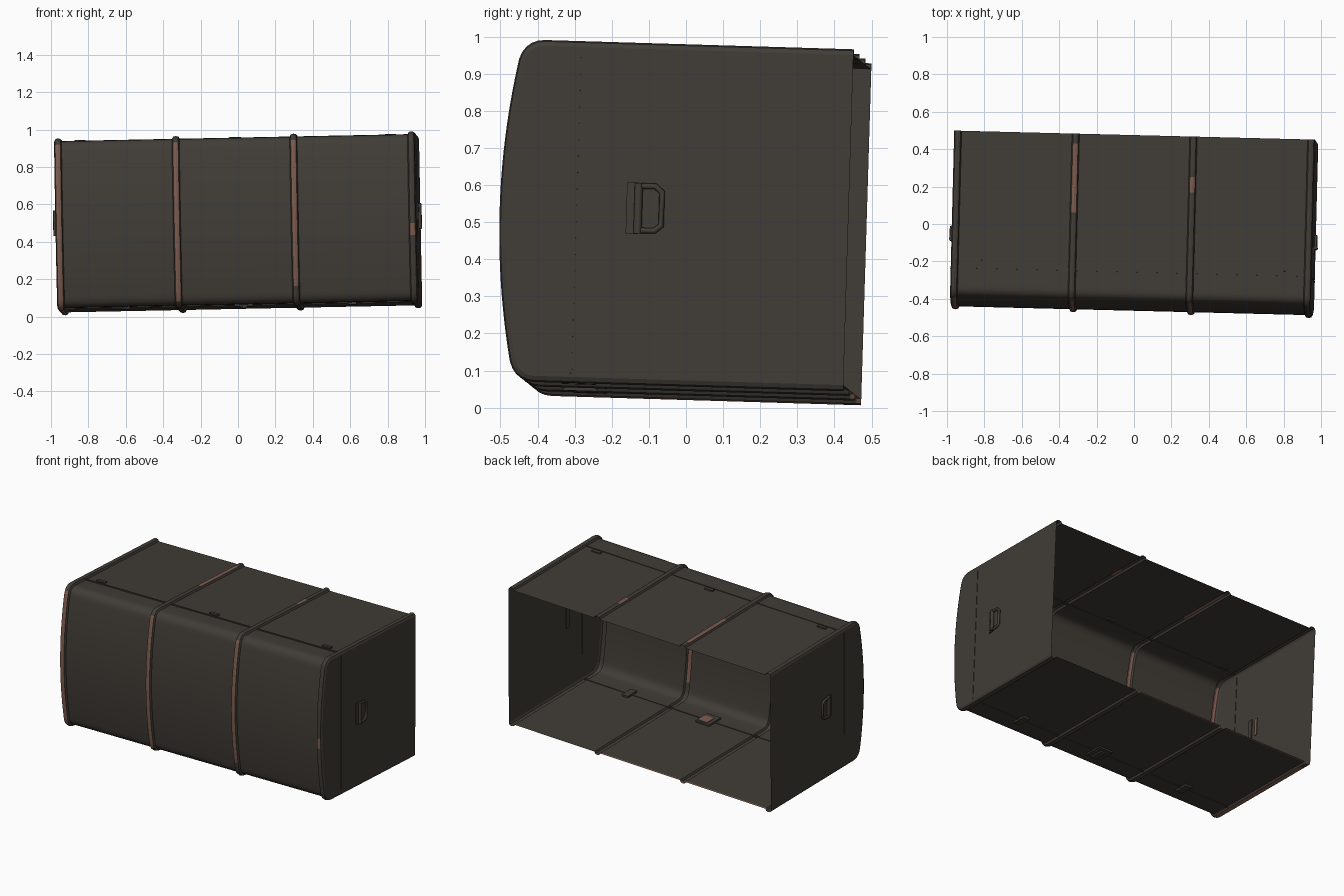
import bpy, bmesh, math
from mathutils import Matrix, Vector, Euler

cube = bpy.data.objects.get("Cube")
if cube:
    bpy.data.objects.remove(cube, do_unlink=True)

HALF_H = 0.445      # half height of the shell
BACK = 0.462        # open back edge
RIBS = (-0.945, -0.315, 0.315, 0.945)
# The whole chest leans slightly on all three axes
PLACE = Matrix.Translation((0, 0, 0.5)) @ Euler((-0.03, -0.02, -0.025)).to_matrix().to_4x4()


def material(name, rgb):
    m = bpy.data.materials.new(name)
    m.use_nodes = True
    m.diffuse_color = (*rgb, 1)
    bsdf = m.node_tree.nodes["Principled BSDF"]
    bsdf.inputs["Base Color"].default_value = (*rgb, 1)
    bsdf.inputs["Roughness"].default_value = 0.8
    return m


DARK = material("dark_brown", (0.052, 0.045, 0.037))
COPPER = material("worn_copper", (0.2, 0.105, 0.078))


def finish(bm, name, mats=(DARK, COPPER)):
    mesh = bpy.data.meshes.new(name)
    bm.to_mesh(mesh)
    bm.free()
    for m in mats:
        mesh.materials.append(m)
    ob = bpy.data.objects.new(name, mesh)
    bpy.context.collection.objects.link(ob)
    ob.matrix_world = PLACE
    return ob


def box(name, centre, size, mats=(DARK, COPPER)):
    bm = bmesh.new()
    bmesh.ops.create_cube(bm, size=1)
    bmesh.ops.scale(bm, vec=size, verts=bm.verts)
    bmesh.ops.translate(bm, vec=centre, verts=bm.verts)
    return finish(bm, name, mats)


# Half section in (y, z): flat top, rounded corner, bowed front
def section():
    steps = 20
    pts = [Vector((BACK, HALF_H)), Vector((BACK - 0.012, HALF_H))]
    pts += [Vector((0.45 - 0.82 * i / steps, HALF_H)) for i in range(1, steps + 1)]
    start, knee, end = Vector((-0.37, HALF_H)), Vector((-0.42, HALF_H)), Vector((-0.427, 0.385))
    for i in range(1, 7):
        t = i / 6
        pts.append(start * (1 - t) ** 2 + knee * 2 * t * (1 - t) + end * t * t)
    for i in range(1, 13):
        z = 0.385 * (1 - i / 12)
        pts.append(Vector((-0.463 + 0.036 * (z / 0.385) ** 2, z)))
    return pts + [Vector((p.x, -p.y)) for p in reversed(pts[:-1])]


PROFILE = section()
NORMALS = []
for i in range(len(PROFILE)):
    d = PROFILE[min(i + 1, len(PROFILE) - 1)] - PROFILE[max(i - 1, 0)]
    NORMALS.append(Vector((d.y, -d.x)).normalized())


# Where the copper shows through the worn paint
def is_copper(x, y, z):
    rib = next((i for i, r in enumerate(RIBS) if abs(x - r) < 0.016), None)
    if z < -0.4 and y > 0.452:
        return -0.93 < x < 0.32
    if rib is None:
        return False
    if y < -0.41:
        low, high = ((-0.45, 0.42), (-0.42, 0.43), (-0.37, 0.43), (-0.1, -0.02))[rib]
        return low < z < high
    if z > 0.4:
        return (rib == 1 and 0.02 < y < 0.4) or (rib == 2 and 0.15 < y < 0.24)
    return z < -0.4 and rib == 0 and abs(y) < 0.4


# Open shell: one sheet swept along x, bulging out at each rib, closed at both ends
bm = bmesh.new()
stations = []
for r in RIBS:
    stations += [(r - 0.02, 0), (r - 0.014, 0.012), (r, 0.016), (r + 0.014, 0.012), (r + 0.02, 0)]
rings = []
for x, off in stations:
    ring = []
    for p, n in zip(PROFILE, NORMALS):
        q = p - n * off
        if q.length < p.length:
            q = p + n * off
        ring.append(bm.verts.new((x, q.x, q.y)))
    rings.append(ring)
for a, b in zip(rings, rings[1:]):
    for i in range(len(PROFILE) - 1):
        f = bm.faces.new((a[i], a[i + 1], b[i + 1], b[i]))
        f.material_index = int(is_copper(*f.calc_center_median()))
bm.faces.new(rings[0])
bm.faces.new(rings[-1])
bmesh.ops.recalc_face_normals(bm, faces=bm.faces)
shell = finish(bm, "chest_shell")
# Face the sheet outward
front = min(shell.data.polygons, key=lambda p: p.center.y)
if front.normal.y > 0:
    shell.data.flip_normals()
bpy.ops.object.select_all(action='DESELECT')
shell.select_set(True)
bpy.context.view_layer.objects.active = shell
bpy.ops.object.shade_smooth_by_angle(angle=math.radians(25))

# Lid seam around top, bottom and ends
for side, label in ((1, "top"), (-1, "bottom")):
    box("lid_seam_" + label, (0, -0.265, side * HALF_H), (1.88, 0.012, 0.008))
for side, label in ((1, "left"), (-1, "right")):
    box("lid_seam_" + label, (side * 0.965, -0.275, 0), (0.005, 0.008, 0.87))

# Hinges on the top
for x in (-0.83, 0, 0.83):
    box("hinge", (x, -0.235, HALF_H), (0.06, 0.022, 0.016))

# Latches on the underside, the middle one with a bare lock plate
for x in (-0.6, 0.61):
    box("latch", (x, -0.26, -HALF_H), (0.045, 0.09, 0.024))
box("lock_plate", (0.03, -0.26, -HALF_H), (0.1, 0.12, 0.02))
box("lock_bare_patch", (0.04, -0.25, -HALF_H + 0.011), (0.07, 0.07, 0.006), (COPPER,))
box("lock_hasp", (0.03, -0.27, -HALF_H - 0.012), (0.035, 0.09, 0.014))

# Carrying handle on each end: a D-shaped bar in a hinge tube
for side, label in ((1, "left"), (-1, "right")):
    for part, pts, radius in (
            ("handle_bar", [(-0.11, 0.06), (-0.06, 0.06), (-0.042, 0.045),
                            (-0.042, -0.045), (-0.06, -0.06), (-0.11, -0.06)], 0.008),
            ("handle_tube", [(-0.105, 0.068), (-0.105, -0.068)], 0.011)):
        curve = bpy.data.curves.new(part, 'CURVE')
        curve.dimensions = '3D'
        curve.bevel_depth = radius
        curve.bevel_resolution = 2
        curve.use_fill_caps = True
        spline = curve.splines.new('POLY')
        spline.points.add(len(pts) - 1)
        for sp, (y, z) in zip(spline.points, pts):
            sp.co = (side * 0.975, y, z + 0.015, 1)
        curve.materials.append(DARK)
        ob = bpy.data.objects.new(part + "_" + label, curve)
        bpy.context.collection.objects.link(ob)
        ob.matrix_world = PLACE
    box("handle_plate_" + label, (side * 0.965, -0.122, 0.015), (0.012, 0.03, 0.14))
# Bare strip inside the right end, behind the handle
box("handle_bare_strip", (-0.956, -0.06, 0.015), (0.006, 0.02, 0.11), (COPPER,))
